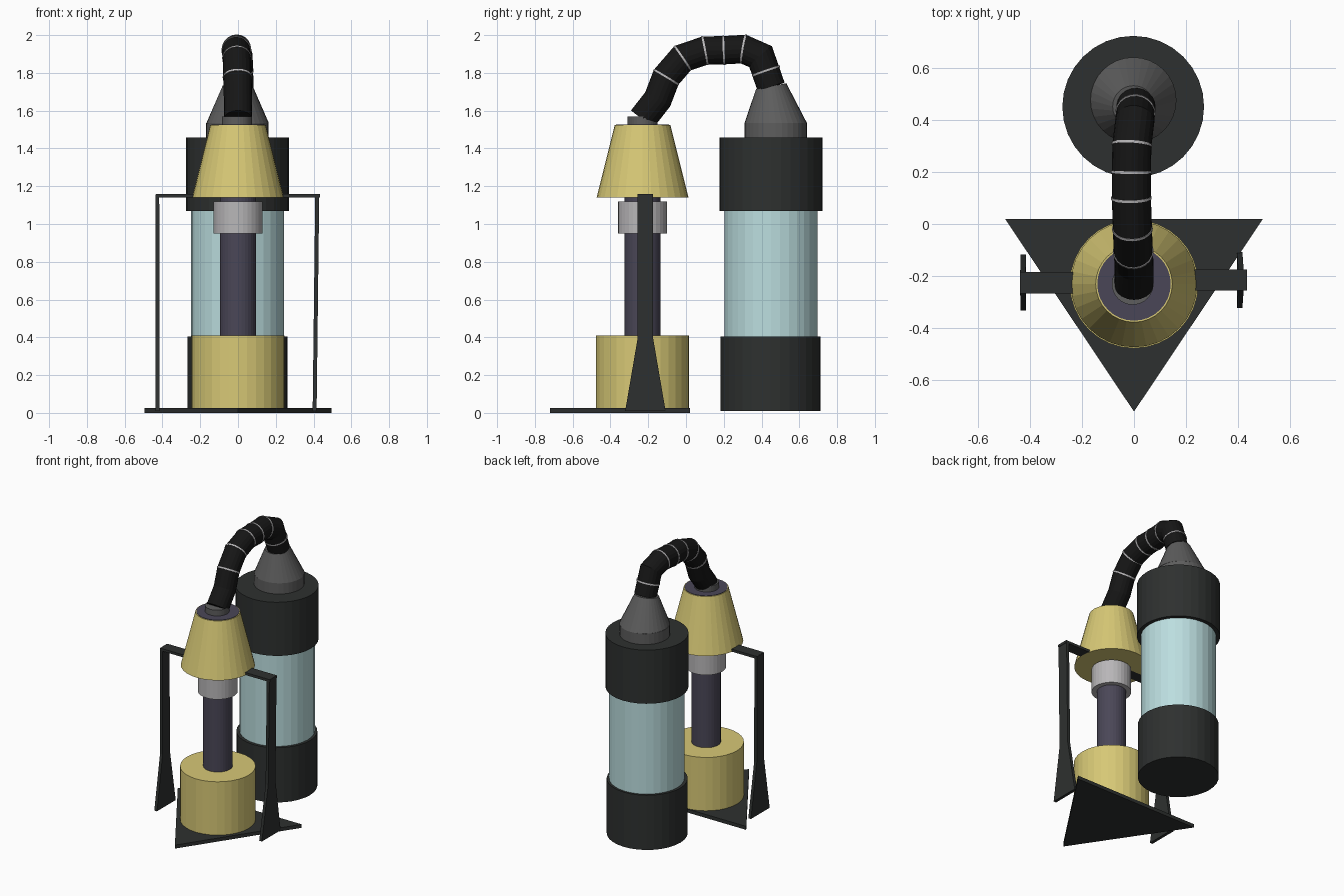
import bpy, bmesh
from mathutils import Vector

if "Cube" in bpy.data.objects:
    bpy.data.objects.remove(bpy.data.objects["Cube"])


def mat(name, rgb):
    m = bpy.data.materials.new(name)
    m.diffuse_color = (*rgb, 1)
    m.use_nodes = True
    m.node_tree.nodes["Principled BSDF"].inputs["Base Color"].default_value = m.diffuse_color
    return m


YELLOW = mat("yellow", (0.68, 0.58, 0.18))
BLACK = mat("charcoal", (0.027, 0.030, 0.029))
GLASS = mat("pale_glass", (0.50, 0.73, 0.74))
PURPLE = mat("dark_violet", (0.068, 0.062, 0.095))
GREY = mat("dark_grey", (0.11, 0.11, 0.11))
SILVER = mat("silver", (0.48, 0.47, 0.48))
RUBBER = mat("rubber", (0.008, 0.008, 0.008))


def finish(name, bm, material):
    bmesh.ops.recalc_face_normals(bm, faces=bm.faces)
    me = bpy.data.meshes.new(name)
    bm.to_mesh(me)
    bm.free()
    me.materials.append(material)
    ob = bpy.data.objects.new(name, me)
    bpy.context.collection.objects.link(ob)
    return ob


def turned(name, x, y, z0, z1, r0, r1, material, sides=32):
    """Upright cylinder or truncated cone."""
    bm = bmesh.new()
    bmesh.ops.create_cone(bm, cap_ends=True, segments=sides, radius1=r0,
                          radius2=r1, depth=z1 - z0)
    bmesh.ops.translate(bm, verts=bm.verts, vec=(x, y, (z0 + z1) / 2))
    return finish(name, bm, material)


def extruded(name, outline, offset, material):
    """Solid from a flat outline pushed along offset."""
    bm = bmesh.new()
    face = bm.faces.new([bm.verts.new(p) for p in outline])
    ext = bmesh.ops.extrude_face_region(bm, geom=[face], use_keep_orig=True)
    verts = [g for g in ext["geom"] if isinstance(g, bmesh.types.BMVert)]
    bmesh.ops.translate(bm, verts=verts, vec=offset)
    return finish(name, bm, material)


def tube(name, points, radius, material, sides=20):
    """Sweep a circle along points lying near the YZ plane, mitring bends."""
    pts = [Vector(p) for p in points]
    bm = bmesh.new()
    loops = []
    for i, p in enumerate(pts):
        a = (p - pts[i - 1]).normalized() if i else None
        b = (pts[i + 1] - p).normalized() if i < len(pts) - 1 else None
        a, b = a or b, b or a
        rot = (a + b).normalized().to_track_quat('Z', 'X')
        tmp = bmesh.ops.create_circle(bm, segments=sides, radius=radius)["verts"]
        mitre = min(1 / max((a + b).length / 2, 0.5), 1.1)
        for v in tmp:
            # local Y or X lies in the bend plane; stretch slightly there
            q = rot @ v.co
            q = Vector((q.x, q.y * mitre, q.z * mitre))
            v.co = p + q
        loops.append(tmp)
    for l0, l1 in zip(loops, loops[1:]):
        for k in range(sides):
            j = (k + 1) % sides
            bm.faces.new((l0[k], l0[j], l1[j], l1[k]))
    bm.faces.new(loops[0])
    bm.faces.new(loops[-1])
    return finish(name, bm, material)


# Burner stand: triangular plate, yellow base, stem, collar and hood
CY = -0.23
extruded("base_plate", [(-0.495, 0.02, 0), (0.495, 0.02, 0), (0, -0.72, 0)],
         (0, 0, 0.025), BLACK)
turned("lower_drum", 0, CY, 0.02, 0.41, 0.247, 0.247, YELLOW)
turned("stem", 0, CY, 0.41, 1.14, 0.096, 0.096, PURPLE)
turned("stem_collar", 0, CY, 0.95, 1.12, 0.13, 0.13, SILVER)
turned("hood", 0, CY, 1.14, 1.525, 0.243, 0.147, YELLOW)
turned("hood_cap", 0, CY, 1.50, 1.528, 0.141, 0.141, PURPLE)
turned("hose_socket", -0.005, CY, 1.52, 1.57, 0.08, 0.08, GREY)

# Side supports with flared feet, plus the strap across the hood
for side, name, xb, xt, dy in ((-1, "left", -0.415, -0.417, -0.005),
                               (1, "right", 0.395, 0.409, 0.005)):
    half = [(0.107, 0.01), (0.041, 0.395), (0.041, 1.157)]
    prof = half + [(-h, z) for h, z in reversed(half)]
    pts = [(xb + (xt - xb) * z / 1.157, -0.22 + dy + h, z) for h, z in prof]
    extruded(name + "_support", pts, (side * 0.021, 0, 0), BLACK)
    x0, x1, y = side * 0.1, side * 0.433, -0.22 + dy
    extruded(name + "_strap", [(x0, y - 0.041, 1.14), (x1, y - 0.041, 1.14),
                               (x1, y + 0.041, 1.14), (x0, y + 0.041, 1.14)],
             (0, 0, 0.018), BLACK)

# Tank: two dark caps, pale cylinder, grey funnel
turned("tank_lower_cap", -0.003, 0.447, 0.01, 0.405, 0.265, 0.265, BLACK)
turned("tank_body", -0.002, 0.45, 0.38, 1.09, 0.246, 0.246, GLASS)
turned("tank_upper_cap", -0.003, 0.45, 1.07, 1.457, 0.272, 0.272, BLACK)
turned("funnel_base", -0.004, 0.475, 1.45, 1.535, 0.165, 0.165, GREY)
bm = bmesh.new()
bmesh.ops.create_cone(bm, cap_ends=True, segments=32, radius1=0.165,
                      radius2=0.08, depth=0.195)
for v in bm.verts:  # lean the top of the funnel towards the hose
    if v.co.z > 0:
        v.co.z += v.co.y * 0.19
        v.co.y -= 0.024
bmesh.ops.translate(bm, verts=bm.verts, vec=(-0.002, 0.475, 1.6325))
finish("funnel", bm, GREY)

# Hose with thin bands
path = [(0, -0.232, 1.555), (0, -0.15, 1.66), (-0.003, -0.105, 1.777),
        (-0.006, -0.018, 1.878), (-0.01, 0.1, 1.918), (-0.01, 0.2, 1.92),
        (-0.008, 0.304, 1.926), (0.003, 0.395, 1.886), (0.008, 0.451, 1.725)]
tube("hose", path, 0.075, RUBBER)
bands = [(path[i], Vector(path[i + 1]) - Vector(path[i - 1])) for i in range(2, 7)]
bands.append(((0.005, 0.424, 1.81), Vector(path[8]) - Vector(path[7])))
for n, (p, d) in enumerate(bands):
    d = d.normalized() * 0.005
    tube(f"hose_band_{n + 1}", [Vector(p) - d, Vector(p) + d], 0.078, SILVER)
